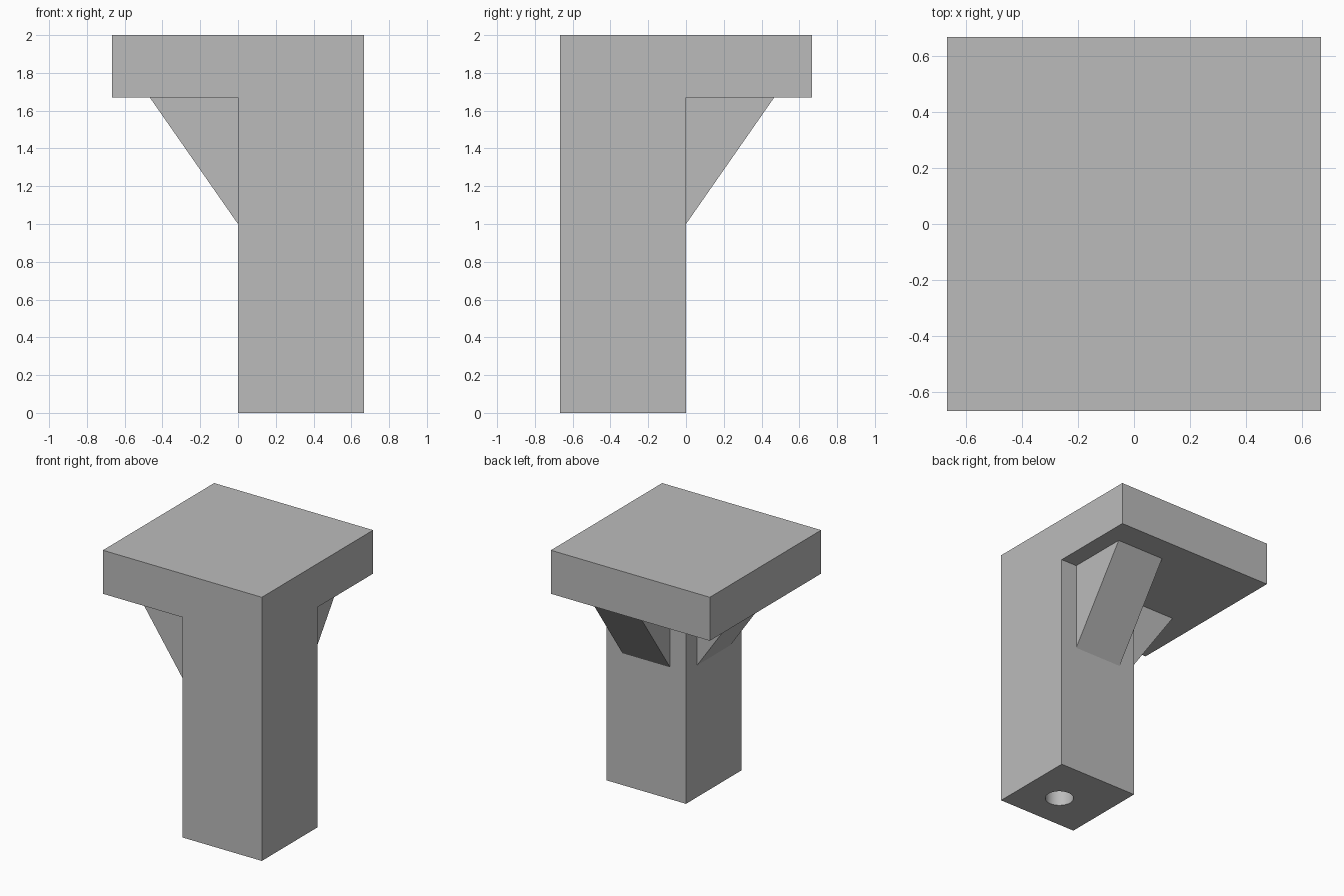
import bpy, bmesh
from mathutils import Matrix, Vector

cube = bpy.data.objects.get("Cube")
if cube:
    bpy.data.objects.remove(cube, do_unlink=True)

HALF = 0.667        # half the slab, and the full side of the post
UNDER = 1.67        # underside of the slab
TOP = 2.0

grey = bpy.data.materials.new("plain_grey")
grey.use_nodes = True
colour = (0.5, 0.5, 0.5, 1)
grey.diffuse_color = colour
grey.node_tree.nodes["Principled BSDF"].inputs["Base Color"].default_value = colour


def make_object(name, bm):
    bmesh.ops.recalc_face_normals(bm, faces=bm.faces)
    mesh = bpy.data.meshes.new(name)
    bm.to_mesh(mesh)
    bm.free()
    mesh.materials.append(grey)
    obj = bpy.data.objects.new(name, mesh)
    bpy.context.collection.objects.link(obj)
    return obj


# Slab with the corner quarter of its underside extruded down into the post
bm = bmesh.new()
bmesh.ops.create_cube(bm, size=1, matrix=Matrix.LocRotScale(
    (0, 0, (TOP + UNDER) / 2), None, Vector((2 * HALF, 2 * HALF, TOP - UNDER))))
for normal in ((1, 0, 0), (0, 1, 0)):
    bmesh.ops.bisect_plane(bm, geom=bm.verts[:] + bm.edges[:] + bm.faces[:],
                           plane_co=(0, 0, 0), plane_no=normal)
bm.normal_update()
quarter = [f for f in bm.faces if f.normal.z < -0.9
           and f.calc_center_median().x > 0 > f.calc_center_median().y]
extruded = bmesh.ops.extrude_face_region(bm, geom=quarter)
for vert in extruded["geom"]:
    if isinstance(vert, bmesh.types.BMVert):
        vert.co.z = 0
bmesh.ops.delete(bm, geom=[f for f in quarter if f.is_valid], context='FACES')
bmesh.ops.dissolve_limit(bm, angle_limit=0.01, verts=bm.verts, edges=bm.edges)
body = make_object("post_and_slab", bm)

# Round blind hole in the foot of the post
bm = bmesh.new()
bmesh.ops.create_cone(bm, cap_ends=True, segments=32, radius1=0.1, radius2=0.1, depth=0.7,
                      matrix=Matrix.Translation((0.37, -0.38, 0)))
cutter = make_object("hole_cutter", bm)
cut = body.modifiers.new("foot_hole", 'BOOLEAN')
cut.operation = 'DIFFERENCE'
cut.solver = 'EXACT'
cut.object = cutter
bpy.context.view_layer.objects.active = body
body.select_set(True)
bpy.ops.object.modifier_apply(modifier=cut.name)
bpy.data.objects.remove(cutter, do_unlink=True)
bpy.ops.object.shade_smooth_by_angle(angle=0.6)


# Triangular braces centred on the two inner faces of the post
def brace(name, place):
    bm = bmesh.new()
    profile = ((0, 1.0), (0.467, UNDER), (0, UNDER))
    face = bm.faces.new([bm.verts.new(place(reach, 0.133, z)) for reach, z in profile])
    shift = Vector(place(0, 0.533, 0)) - Vector(place(0, 0.133, 0))
    sweep = bmesh.ops.extrude_face_region(bm, geom=[face], use_keep_orig=True)
    bmesh.ops.translate(bm, vec=shift, verts=[
        v for v in sweep["geom"] if isinstance(v, bmesh.types.BMVert)])
    make_object(name, bm)


brace("right_brace", lambda reach, along, z: (-reach, -along, z))
brace("back_brace", lambda reach, along, z: (along, reach, z))
